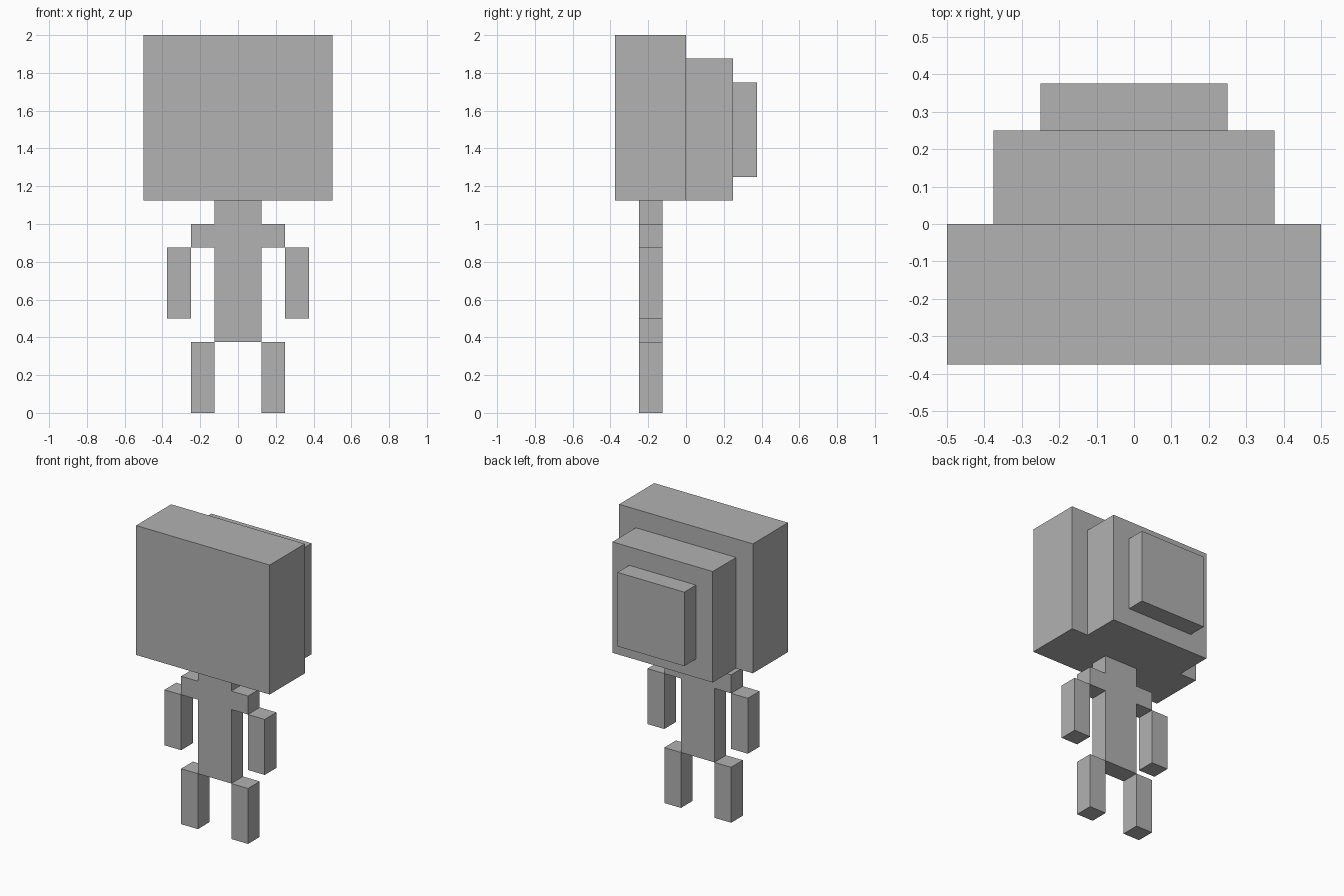
import bpy
import bmesh
from mathutils import Vector

default_cube = bpy.data.objects.get("Cube")
if default_cube:
    bpy.data.objects.remove(default_cube, do_unlink=True)

U = 1 / 8  # block unit

grey = bpy.data.materials.new("plain_grey")
grey.use_nodes = True
colour = (0.445, 0.445, 0.445, 1)
grey.diffuse_color = colour
grey.node_tree.nodes["Principled BSDF"].inputs["Base Color"].default_value = colour


def block(name, low, high):
    """Box between two corners given in block units."""
    low, high = Vector(low) * U, Vector(high) * U
    size = high - low
    bm = bmesh.new()
    bmesh.ops.create_cube(bm, size=1)
    bmesh.ops.scale(bm, vec=size, verts=bm.verts)
    mesh = bpy.data.meshes.new(name)
    bm.to_mesh(mesh)
    bm.free()
    mesh.materials.append(grey)
    obj = bpy.data.objects.new(name, mesh)
    obj.location = (low + high) / 2
    bpy.context.collection.objects.link(obj)
    return obj


# Stepped head, from face to back
block("head_front", (-4, -3, 9), (4, 0, 16))
block("head_middle", (-3, 0, 9), (3, 2, 15))
block("head_back", (-2, 2, 10), (2, 3, 14))

# Torso with neck
block("torso", (-1, -2, 3), (1, -1, 9))

# Mirrored limbs: inner x, outer x, bottom z, top z
limbs = {
    "shoulder": (1, 2, 7, 8),
    "arm": (2, 3, 4, 7),
    "leg": (1, 2, 0, 3),
}
for part, (inner, outer, bottom, top) in limbs.items():
    block("left_" + part, (inner, -2, bottom), (outer, -1, top))
    block("right_" + part, (-outer, -2, bottom), (-inner, -1, top))
